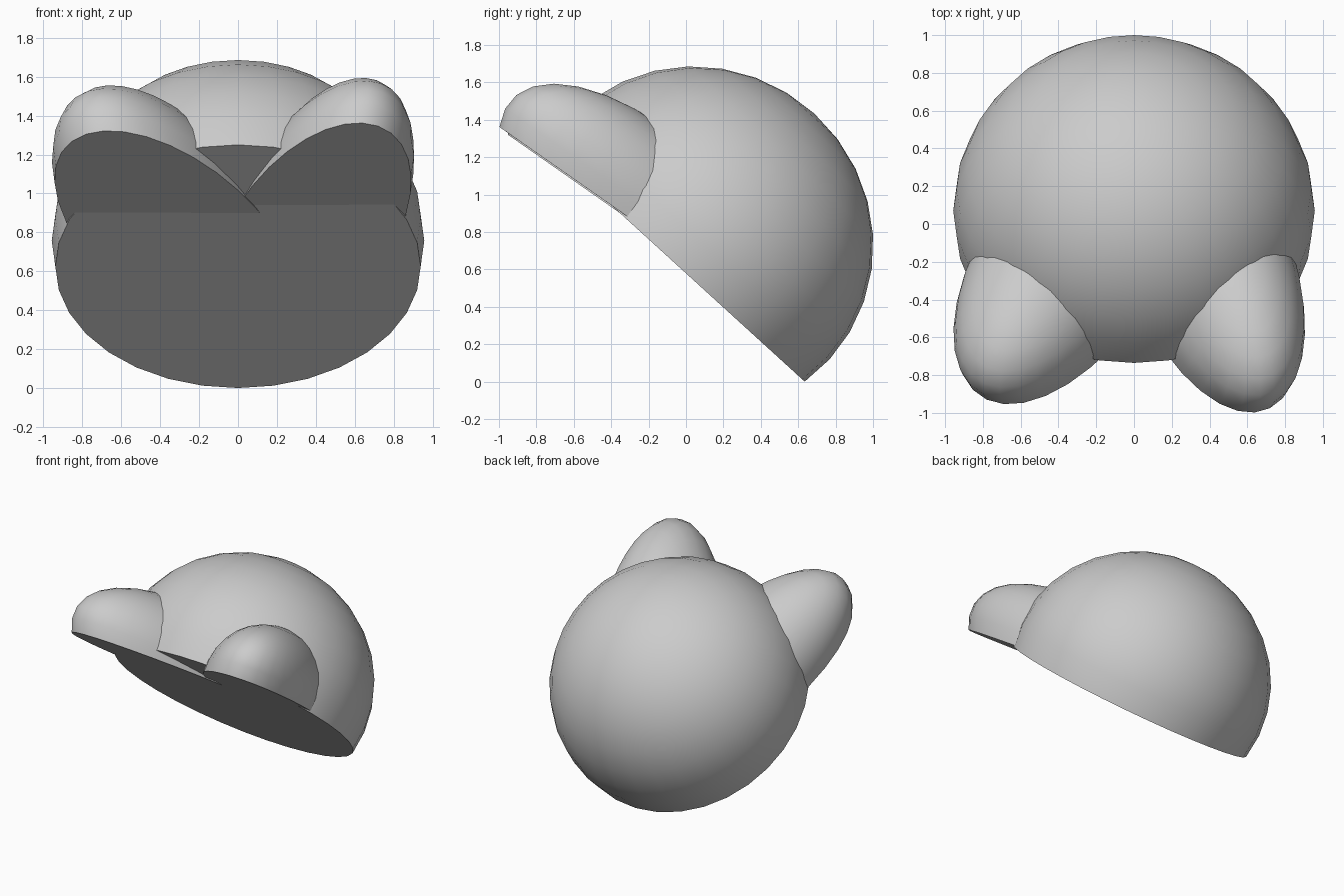
import bpy, bmesh, math
from mathutils import Matrix, Vector

if "Cube" in bpy.data.objects:
    bpy.data.objects.remove(bpy.data.objects["Cube"])


def cut_ellipsoid(name, center, ax, ay, az, cut):
    """Ellipsoid spanned by three half-axes, cut flat below height `cut` along az."""
    bm = bmesh.new()
    bmesh.ops.create_uvsphere(bm, u_segments=32, v_segments=16, radius=1)
    low = [v for v in bm.verts if v.co.z < cut - 0.01]
    bmesh.ops.delete(bm, geom=low, context='VERTS')
    rim = [e for e in bm.edges if e.is_boundary]
    bmesh.ops.contextual_create(bm, geom=rim)
    m = Matrix((ax, ay, az)).transposed().to_4x4()
    bm.transform(Matrix.Translation(center) @ m)
    bmesh.ops.recalc_face_normals(bm, faces=bm.faces)
    me = bpy.data.meshes.new(name)
    bm.to_mesh(me)
    bm.free()
    ob = bpy.data.objects.new(name, me)
    bpy.context.collection.objects.link(ob)
    bpy.ops.object.select_all(action='DESELECT')
    ob.select_set(True)
    bpy.context.view_layer.objects.active = ob
    bpy.ops.object.shade_smooth_by_angle(angle=math.radians(42))
    return ob


# Main dome: tilted back, cut one ring below its equator
cut_ellipsoid("dome", (0, 0.07, 0.757),
              Vector((0.957, 0, 0)),
              Vector((0, -0.739, 0.674)) * 0.945,
              Vector((0, 0.674, 0.739)) * 0.915,
              -math.sin(math.radians(11.25)))

# Ears: half ellipsoids with flat undersides, slightly different left and right
cut_ellipsoid("left_ear", (-0.32, -0.18, 0.78),
              (-0.46, -0.75, 0.525), (-0.42, 0.193, -0.135), (-0.13, 0.08, 0.555), 0)
cut_ellipsoid("right_ear", (0.38, -0.195, 0.80),
              (0.34, -0.78, 0.546), (0.38, 0.193, -0.135), (0.13, 0.08, 0.56), 0)
